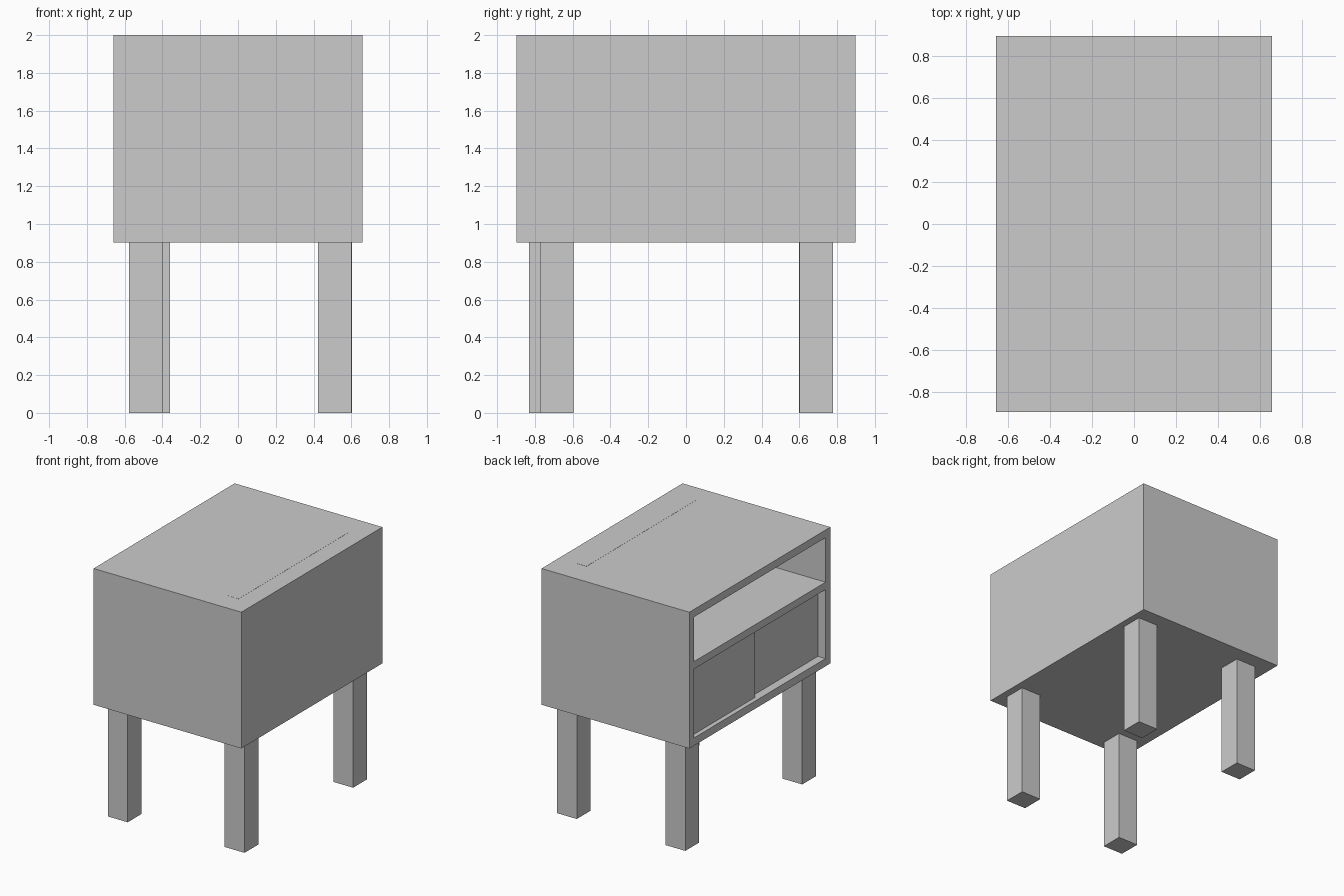
import bpy
import bmesh
from mathutils import Vector

if "Cube" in bpy.data.objects:
    bpy.data.objects.remove(bpy.data.objects["Cube"])

grey = bpy.data.materials.new("plain grey")
grey.diffuse_color = (0.6, 0.6, 0.6, 1)
grey.use_nodes = True
grey.node_tree.nodes["Principled BSDF"].inputs["Base Color"].default_value = grey.diffuse_color


def box(name, low, high):
    """Axis-aligned box between two opposite corners."""
    low, high = Vector(low), Vector(high)
    mesh = bpy.data.meshes.new(name)
    bm = bmesh.new()
    bmesh.ops.create_cube(bm, size=1)
    bmesh.ops.scale(bm, vec=high - low, verts=bm.verts)
    bmesh.ops.translate(bm, vec=(low + high) / 2, verts=bm.verts)
    bm.to_mesh(mesh)
    bm.free()
    mesh.materials.append(grey)
    obj = bpy.data.objects.new(name, mesh)
    bpy.context.collection.objects.link(obj)
    return obj


HX, HY, BOTTOM, TOP, WALL = 0.658, 0.897, 0.903, 2.0, 0.062
SHELF_LOW, SHELF_HIGH = 1.52, 1.58
IN_Y = HY - WALL

# Cabinet body, open on the left side with two compartments
cabinet = box("cabinet", (-HX, -HY, BOTTOM), (HX, HY, TOP))
for name, z0, z1 in (("lower_compartment", BOTTOM + WALL, SHELF_LOW),
                     ("upper_compartment", SHELF_HIGH, TOP - WALL)):
    cutter = box(name + "_cutter", (-HX - 0.1, -IN_Y, z0), (HX - WALL, IN_Y, z1))
    cutter.hide_render = True
    cutter.hide_set(True)
    cut = cabinet.modifiers.new(name, 'BOOLEAN')
    cut.operation = 'DIFFERENCE'
    cut.solver = 'EXACT'
    cut.object = cutter

# Two sliding doors on parallel tracks in the lower compartment
for name, depth, y0, y1 in (("outer_sliding_door", 0.037, 0.01, IN_Y),
                            ("inner_sliding_door", 0.068, -IN_Y, 0.04)):
    box(name, (-HX + depth, y0, BOTTOM + WALL),
        (-HX + depth + 0.028, y1, SHELF_LOW))

# Thin inlaid strip on the top
box("top_inlay", (0.41, -0.72, TOP - 0.004), (0.51, 0.68, TOP + 0.001))

# Four square legs, each set at its own corner position
LEG = 0.177
for name, x, y in (("front_left_leg", -0.578, -0.83),
                   ("front_right_leg", 0.423, -0.773),
                   ("back_left_leg", -0.537, 0.599),
                   ("back_right_leg", 0.427, 0.602)):
    box(name, (x, y, 0), (x + LEG, y + LEG, BOTTOM))
